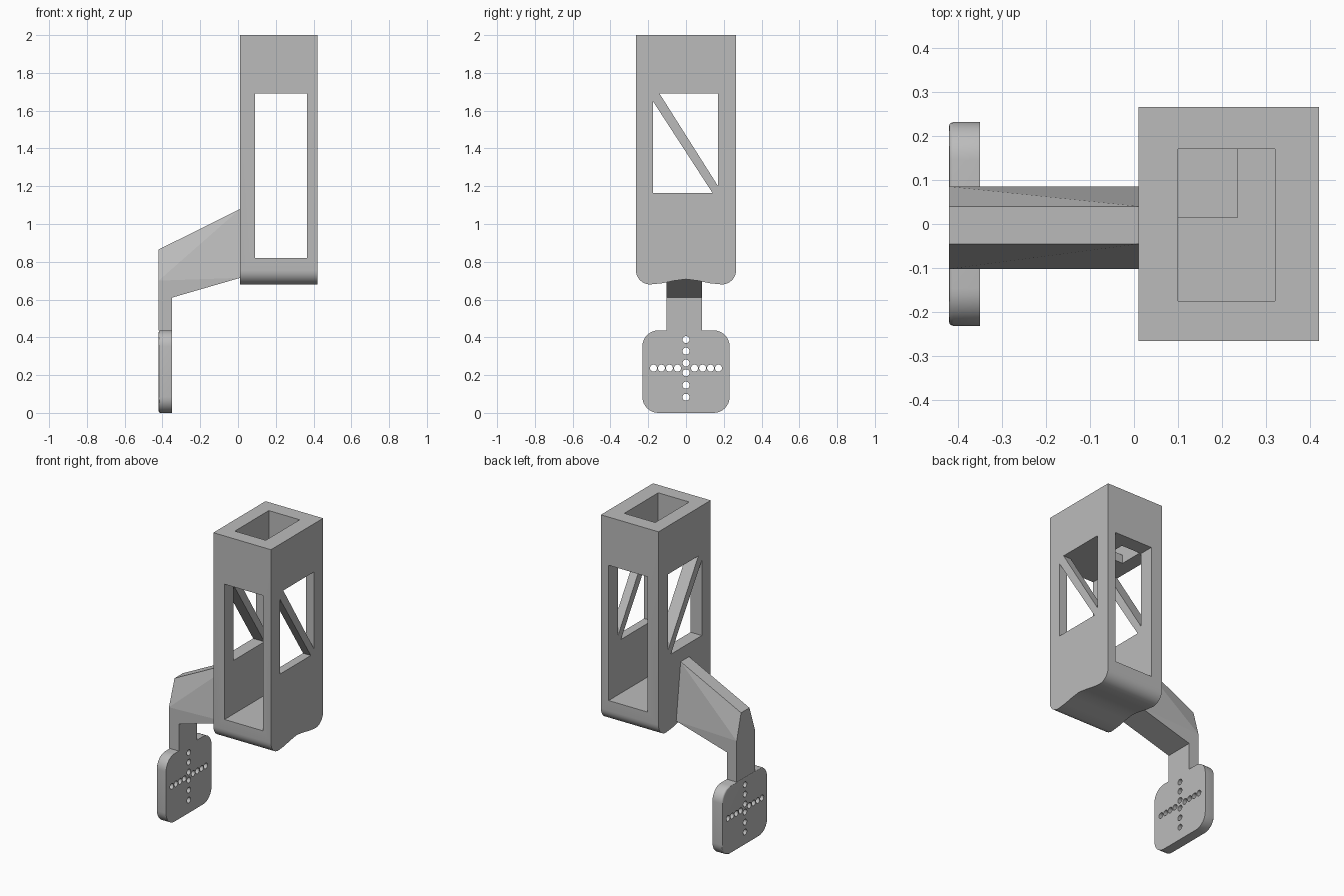
import bpy, bmesh, math
from mathutils import Vector

if "Cube" in bpy.data.objects:
    bpy.data.objects.remove(bpy.data.objects["Cube"])

grey = bpy.data.materials.new("plain grey")
GREY = (0.5, 0.5, 0.5, 1)
grey.diffuse_color = GREY
grey.use_nodes = True
grey.node_tree.nodes["Principled BSDF"].inputs["Base Color"].default_value = GREY


def finish(name, bm):
    bmesh.ops.recalc_face_normals(bm, faces=bm.faces)
    mesh = bpy.data.meshes.new(name)
    bm.to_mesh(mesh)
    bm.free()
    mesh.materials.append(grey)
    obj = bpy.data.objects.new(name, mesh)
    bpy.context.collection.objects.link(obj)
    return obj


def prism(name, profile, x0, x1):
    """Extrude a (y, z) profile along x."""
    bm = bmesh.new()
    face = bm.faces.new([bm.verts.new((x0, y, z)) for y, z in profile])
    out = bmesh.ops.extrude_face_region(bm, geom=[face])
    moved = [v for v in out["geom"] if isinstance(v, bmesh.types.BMVert)]
    bmesh.ops.translate(bm, verts=moved, vec=(x1 - x0, 0, 0))
    return finish(name, bm)


def box(name, x0, x1, y0, y1, z0, z1):
    return prism(name, [(y0, z0), (y1, z0), (y1, z1), (y0, z1)], x0, x1)


def activate(obj):
    bpy.ops.object.select_all(action='DESELECT')
    bpy.context.view_layer.objects.active = obj
    obj.select_set(True)


def cut(obj, cutter):
    activate(obj)
    mod = obj.modifiers.new("cut", 'BOOLEAN')
    mod.operation, mod.solver, mod.object = 'DIFFERENCE', 'EXACT', cutter
    bpy.ops.object.modifier_apply(modifier=mod.name)
    bpy.data.objects.remove(cutter)


def smooth(obj):
    activate(obj)
    bpy.ops.object.shade_smooth_by_angle(angle=math.radians(30))


def arc(cy, cz, r, start, steps):
    """Quarter circle of (y, z) points."""
    angles = [math.radians(start + 90 * i / steps) for i in range(steps + 1)]
    return [(cy + r * math.cos(a), cz + r * math.sin(a)) for a in angles]


# Housing: tall block with rounded lower corners and an arched underside
R = 0.075
underside = [(-0.13, 0.686), (-0.06, 0.7), (0, 0.708), (0.06, 0.7), (0.13, 0.686)]
outline = (arc(-0.265 + R, 0.68 + R, R, 180, 8) + underside
           + arc(0.265 - R, 0.68 + R, R, 270, 8) + [(0.265, 2), (-0.265, 2)])
housing = prism("housing", outline, 0.01, 0.42)

# Front-to-back opening, top socket and the square passage in its floor
cut(housing, box("cavity", 0.09, 0.365, -0.4, 0.4, 0.82, 1.69))
cut(housing, box("socket", 0.10, 0.32, -0.175, 0.17, 1.745, 2.1))
cut(housing, box("passage", 0.10, 0.235, 0.015, 0.17, 1.6, 1.8))

# Side windows, each split by a diagonal brace
for tri in ([(-0.14, 1.69), (0.17, 1.69), (0.17, 1.20)],
            [(-0.175, 1.65), (-0.175, 1.165), (0.14, 1.165)]):
    cut(housing, prism("window", tri, -0.1, 0.6))
smooth(housing)

# Arm: tapered beam with a narrow top ridge
bm = bmesh.new()
for x, z in ((-0.42, 0.865), (0.012, 1.08)):
    for y in (-0.045, 0.04):
        bm.verts.new((x, y, z))
for x, z in ((-0.42, 0.70), (0.012, 0.715), (-0.42, 0.61), (-0.35, 0.61)):
    for y in (-0.102, 0.085):
        bm.verts.new((x, y, z))
bmesh.ops.convex_hull(bm, input=bm.verts)
bmesh.ops.dissolve_limit(bm, angle_limit=0.01, verts=bm.verts, edges=bm.edges)
finish("arm", bm)

# Stem linking the arm to the plate
box("stem", -0.42, -0.35, -0.102, 0.085, 0.435, 0.61)

# Mounting plate with rounded corners and a softened outer rim
W, H, C = 0.231, 0.437, 0.085
corners = [(W - C, H - C, 0), (C - W, H - C, 90), (C - W, C, 180), (W - C, C, 270)]
rim = [p for y, z, start in corners for p in arc(y, z, C, start, 8)]
plate = prism("mounting_plate", rim, -0.42, -0.35)
bm = bmesh.new()
bm.from_mesh(plate.data)
outer = [e for e in bm.edges if all(v.co.x < -0.41 for v in e.verts)]
bmesh.ops.bevel(bm, geom=outer, offset=0.01, segments=3, profile=0.5, affect='EDGES')
bm.to_mesh(plate.data)
bm.free()

# Cross of drilled holes
holes = [(side * y, 0.237) for side in (-1, 1) for y in (0.045, 0.088, 0.13, 0.172)]
holes += [(0, z) for z in (0.083, 0.147, 0.212, 0.264, 0.327, 0.388)]
bm = bmesh.new()
for y, z in holes:
    new = bmesh.ops.create_cone(bm, cap_ends=True, segments=20, radius1=0.0185,
                                radius2=0.0185, depth=0.3)["verts"]
    for v in new:
        v.co = Vector((v.co.z - 0.385, v.co.x + y, v.co.y + z))
cut(plate, finish("drill", bm))
smooth(plate)
